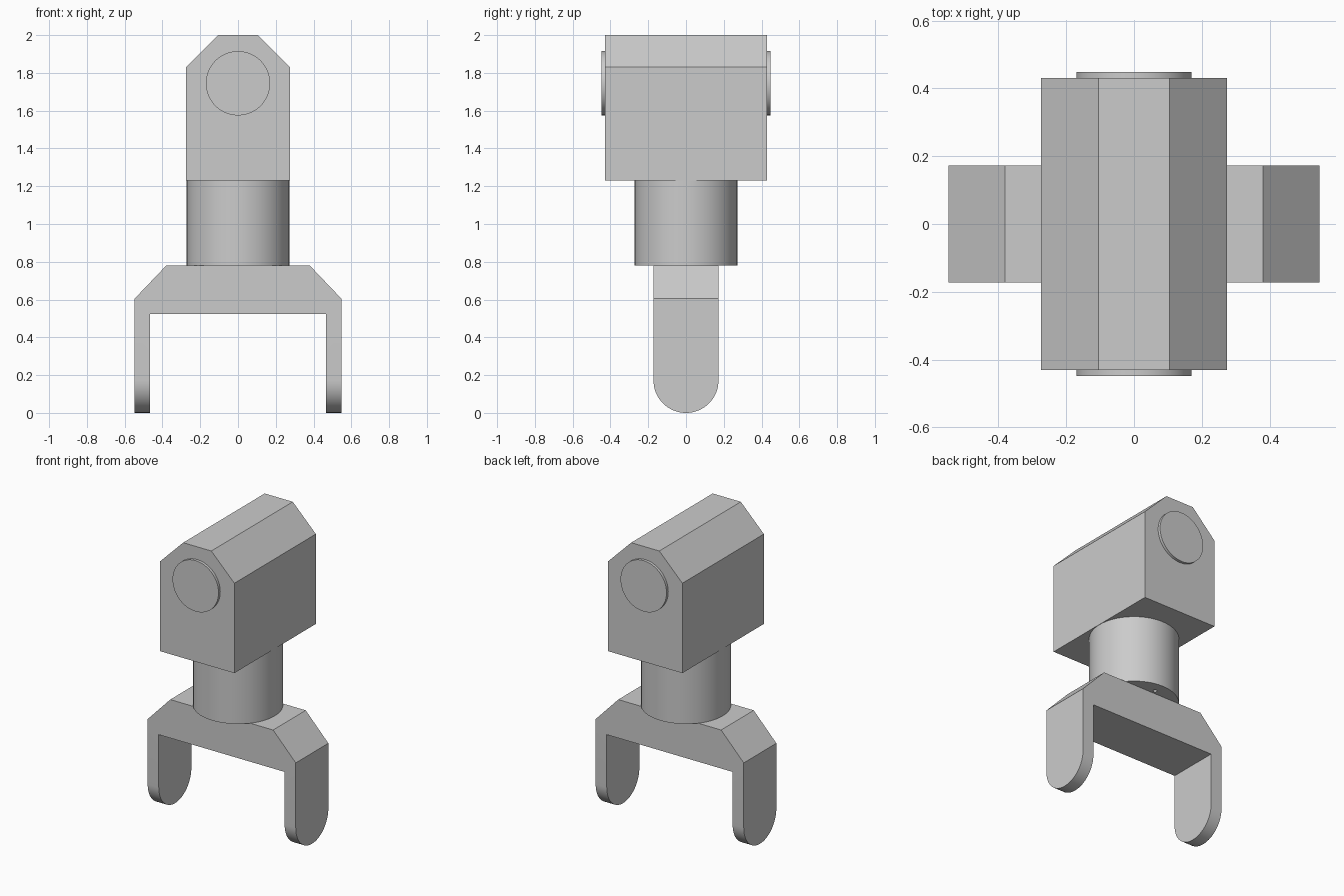
import bpy
import bmesh
import math

cube = bpy.data.objects.get("Cube")
if cube:
    bpy.data.objects.remove(cube, do_unlink=True)

# Single painted-metal grey
grey = bpy.data.materials.new("light grey")
grey.use_nodes = True
colour = (0.6, 0.6, 0.6, 1)
grey.diffuse_color = colour
grey.node_tree.nodes["Principled BSDF"].inputs["Base Color"].default_value = colour


def finish(name, bm):
    bmesh.ops.recalc_face_normals(bm, faces=bm.faces)
    mesh = bpy.data.meshes.new(name)
    bm.to_mesh(mesh)
    bm.free()
    mesh.materials.append(grey)
    obj = bpy.data.objects.new(name, mesh)
    bpy.context.collection.objects.link(obj)
    return obj


def extruded(half_profile, depth):
    """Mirror an (x, z) half profile across x = 0 and extrude it along y."""
    outline = half_profile + [(-x, z) for x, z in reversed(half_profile)]
    bm = bmesh.new()
    face = bm.faces.new([bm.verts.new((x, -depth / 2, z)) for x, z in outline])
    grown = bmesh.ops.extrude_face_region(bm, geom=[face])["geom"]
    moved = [v for v in grown if isinstance(v, bmesh.types.BMVert)]
    bmesh.ops.translate(bm, verts=moved, vec=(0, depth, 0))
    return bm


def cylinder(name, radius, length, location, along_y=False):
    bm = bmesh.new()
    bmesh.ops.create_cone(bm, cap_ends=True, segments=64, radius1=radius,
                          radius2=radius, depth=length)
    obj = finish(name, bm)
    obj.location = location
    if along_y:
        obj.rotation_euler.x = math.pi / 2
    return obj


# Forked bracket with rounded leg tips
leg_width = 0.344
bm = extruded([(0.38, 0.78), (0.547, 0.605), (0.547, 0),
               (0.465, 0), (0.465, 0.523)], leg_width)
tips = [e for e in bm.edges
        if all(v.co.z < 0.01 for v in e.verts)
        and abs(e.verts[0].co.x - e.verts[1].co.x) > 0.01]
bmesh.ops.bevel(bm, geom=tips, offset=leg_width / 2 - 0.0005, segments=16,
                profile=0.5, affect='EDGES')
bracket = finish("forked_bracket", bm)

# Swivel post with a small hole in its underside
post = cylinder("swivel_post", 0.272, 0.45, (0, 0, 1.005))
cutter = cylinder("hole_cutter", 0.012, 0.1, (0, 0.198, 0.78))
cutter.hide_render = True
cutter.hide_set(True)
hole = post.modifiers.new("underside_hole", 'BOOLEAN')
hole.operation = 'DIFFERENCE'
hole.solver = 'EXACT'
hole.object = cutter

# Chamfered head block
head = finish("head_block", extruded(
    [(0.104, 2), (0.274, 1.83), (0.274, 1.23)], 0.86))

# Raised round cap on each end of the head
caps = [cylinder(name + "_cap", 0.17, 0.03, (0, side * 0.433, 1.745), True)
        for name, side in (("front", -1), ("back", 1))]

# Smooth the round surfaces, keep the hard edges
bpy.ops.object.select_all(action='DESELECT')
for obj in [bracket, post, head] + caps:
    obj.select_set(True)
bpy.context.view_layer.objects.active = bracket
bpy.ops.object.shade_smooth_by_angle(angle=math.radians(30))
